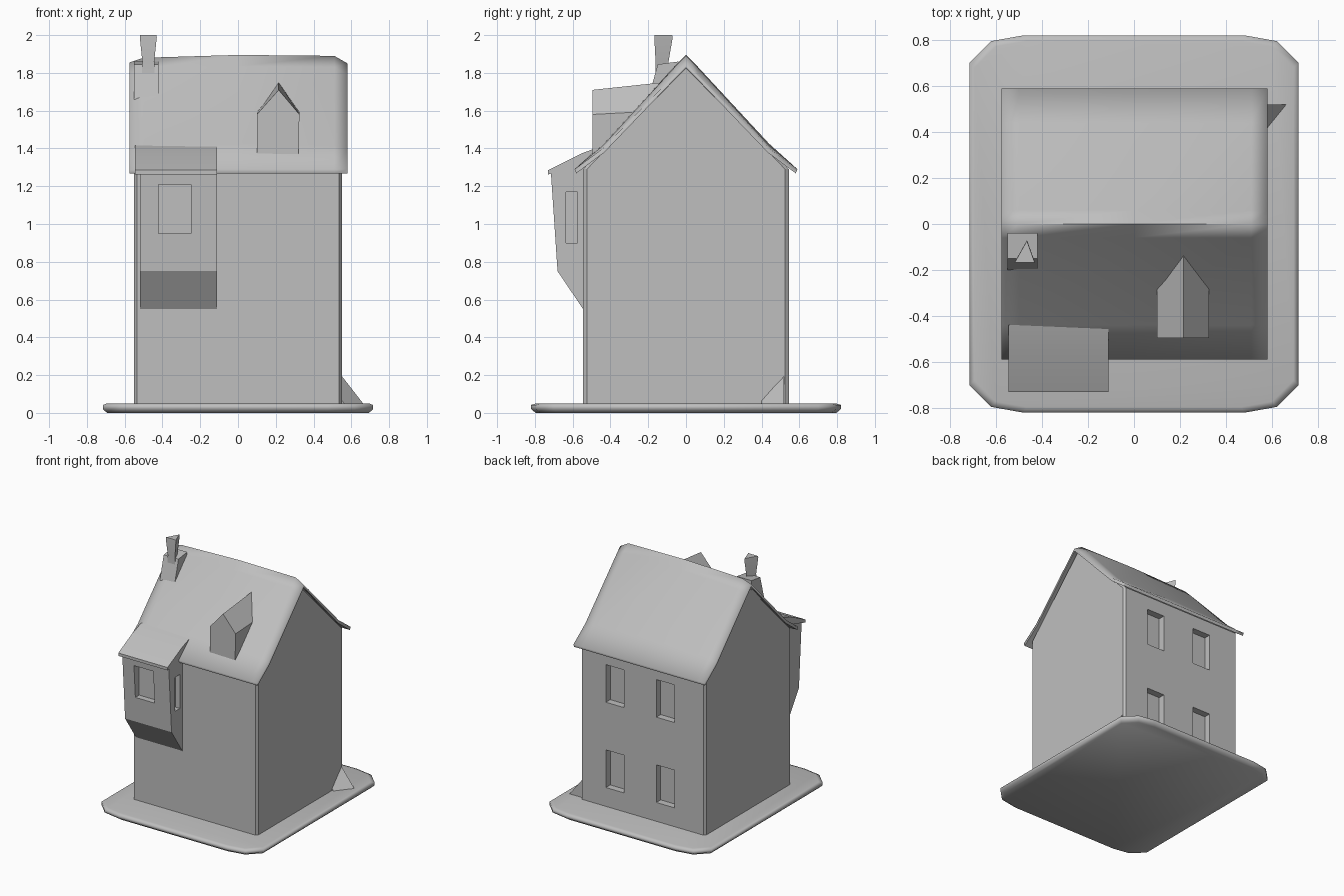
import bpy, bmesh, math

if "Cube" in bpy.data.objects:
    bpy.data.objects.remove(bpy.data.objects["Cube"])

grey = bpy.data.materials.new("plain grey")
grey.diffuse_color = (0.52, 0.52, 0.52, 1)
grey.use_nodes = True
grey.node_tree.nodes["Principled BSDF"].inputs["Base Color"].default_value = grey.diffuse_color


def select(ob):
    bpy.ops.object.select_all(action='DESELECT')
    ob.select_set(True)
    bpy.context.view_layer.objects.active = ob


def loft(name, sections, angle=30):
    """Closed solid skinned through equal-length rings of points."""
    bm = bmesh.new()
    rings = [[bm.verts.new(p) for p in ring] for ring in sections]
    n = len(rings[0])
    for a, b in zip(rings, rings[1:]):
        for i in range(n):
            j = (i + 1) % n
            bm.faces.new((a[i], a[j], b[j], b[i]))
    bm.faces.new(rings[0][::-1])
    bm.faces.new(rings[-1])
    bmesh.ops.recalc_face_normals(bm, faces=bm.faces)
    mesh = bpy.data.meshes.new(name)
    bm.to_mesh(mesh)
    bm.free()
    mesh.materials.append(grey)
    ob = bpy.data.objects.new(name, mesh)
    bpy.context.collection.objects.link(ob)
    select(ob)
    bpy.ops.object.shade_smooth_by_angle(angle=math.radians(angle))
    return ob


def along_x(profile, xs):
    return [[(x, y, z) for y, z in profile] for x in xs]


def box(name, x, y, z):
    ring = [(y[0], z[0]), (y[1], z[0]), (y[1], z[1]), (y[0], z[1])]
    return loft(name, along_x(ring, x))


def cut(ob, x, y, z):
    """Carve a box-shaped recess and drop the cutter."""
    cutter = box("cutter", x, y, z)
    cutter.hide_render = True
    mod = ob.modifiers.new("recess", 'BOOLEAN')
    mod.operation = 'DIFFERENCE'
    mod.solver = 'EXACT'
    mod.object = cutter
    select(ob)
    bpy.ops.object.modifier_apply(modifier=mod.name)
    bpy.data.objects.remove(cutter)
    bpy.ops.object.shade_smooth_by_angle(angle=math.radians(30))


# Ground slab with clipped corners
corner = [(0.715, 0.70), (0.62, 0.795), (0.48, 0.82)]
outline = []
for sx, sy, step in ((1, 1, 1), (-1, 1, -1), (-1, -1, 1), (1, -1, -1)):
    outline += [(sx * x, sy * y) for x, y in corner[::step]]
loft("ground_slab", [[(x * s, y * s, z) for x, y in outline]
                     for s, z in ((0.97, 0.0), (1, 0.02), (1, 0.042), (0.97, 0.05))], 80)


# Walls: gabled profile with slightly clipped corners
def gable(y, top):
    return [(-y, 0.03), (y, 0.03), (y, 1.29), (0, top), (-y, 1.29)]


walls = loft("walls", along_x(gable(0.525, 1.825), [-0.55])
             + along_x(gable(0.545, 1.845), [-0.535, 0.535])
             + along_x(gable(0.525, 1.825), [0.55]))

# Four recessed windows in the back wall
for x in (0.245, -0.20):
    for z in (0.35, 1.03):
        cut(walls, (x - 0.08, x + 0.08), (0.49, 0.7), (z - 0.15, z + 0.15))


# Roof: thin bent slab with a soft ridge that dips at both ends
def roof_ring(x, ridge, mid, eave=1.29):
    half = [(0.59, eave), (0.44, mid), (0.06, ridge - 0.06)]
    top = [(-y, z) for y, z in half] + [(0, ridge)] + half[::-1]
    under = [(y * 0.985, z - 0.022) for y, z in top[::-1]]
    return [(x, y, z) for y, z in top + under]


loft("roof", [roof_ring(-0.575, 1.855, 1.40), roof_ring(-0.50, 1.88, 1.415),
              roof_ring(0.0, 1.895, 1.425), roof_ring(0.51, 1.89, 1.415),
              roof_ring(0.58, 1.85, 1.40)], 88)

# Bay window box on the front, with sloping underside
bay = loft("bay_window", along_x(
    [(-0.50, 0.55), (-0.545, 0.55), (-0.68, 0.75), (-0.715, 1.27), (-0.50, 1.33)],
    (-0.52, -0.11)))
cut(bay, (-0.42, -0.25), (-0.9, -0.645), (0.95, 1.21))
cut(bay, (-0.15, 0.0), (-0.635, -0.575), (0.90, 1.17))
loft("bay_roof", along_x(
    [(-0.73, 1.262), (-0.73, 1.285), (-0.55, 1.375), (-0.44, 1.415), (-0.44, 1.35)],
    (-0.545, -0.11)))


# Dormer: pointed front running back into the roof
def dormer_ring(y, peak, eave, base):
    return [(0.10, y, base), (0.32, y, base), (0.325, y, eave),
            (0.215, y, peak), (0.10, y, eave)]


loft("dormer", [dormer_ring(-0.495, 1.71, 1.58, 1.32),
                dormer_ring(-0.12, 1.75, 1.60, 1.40)])

# Chimney: three-sided, widening upwards from a sloping base
cap = [(-0.465, -0.07), (-0.52, -0.168), (-0.43, -0.168)]
cx, cy = -0.475, -0.145
loft("chimney", [[(cx + (x - cx) * s, cy + (y - cy) * s, z) for x, y in cap]
                 for s, z in ((0.75, 1.80), (0.7, 1.86), (1, 1.99), (0.95, 2.0))])
loft("chimney_base", along_x(
    [(-0.20, 1.66), (-0.15, 1.845), (-0.04, 1.86), (-0.04, 1.70)], (-0.55, -0.42)))

# Small ramp at the foot of the right wall, near the back
loft("wall_ramp", [[(0.53, y, 0.04), (0.54 + 0.13 * s, y, 0.04), (0.53, y, 0.04 + 0.18 * s)]
                   for y, s in ((0.40, 0.25), (0.52, 1))])
